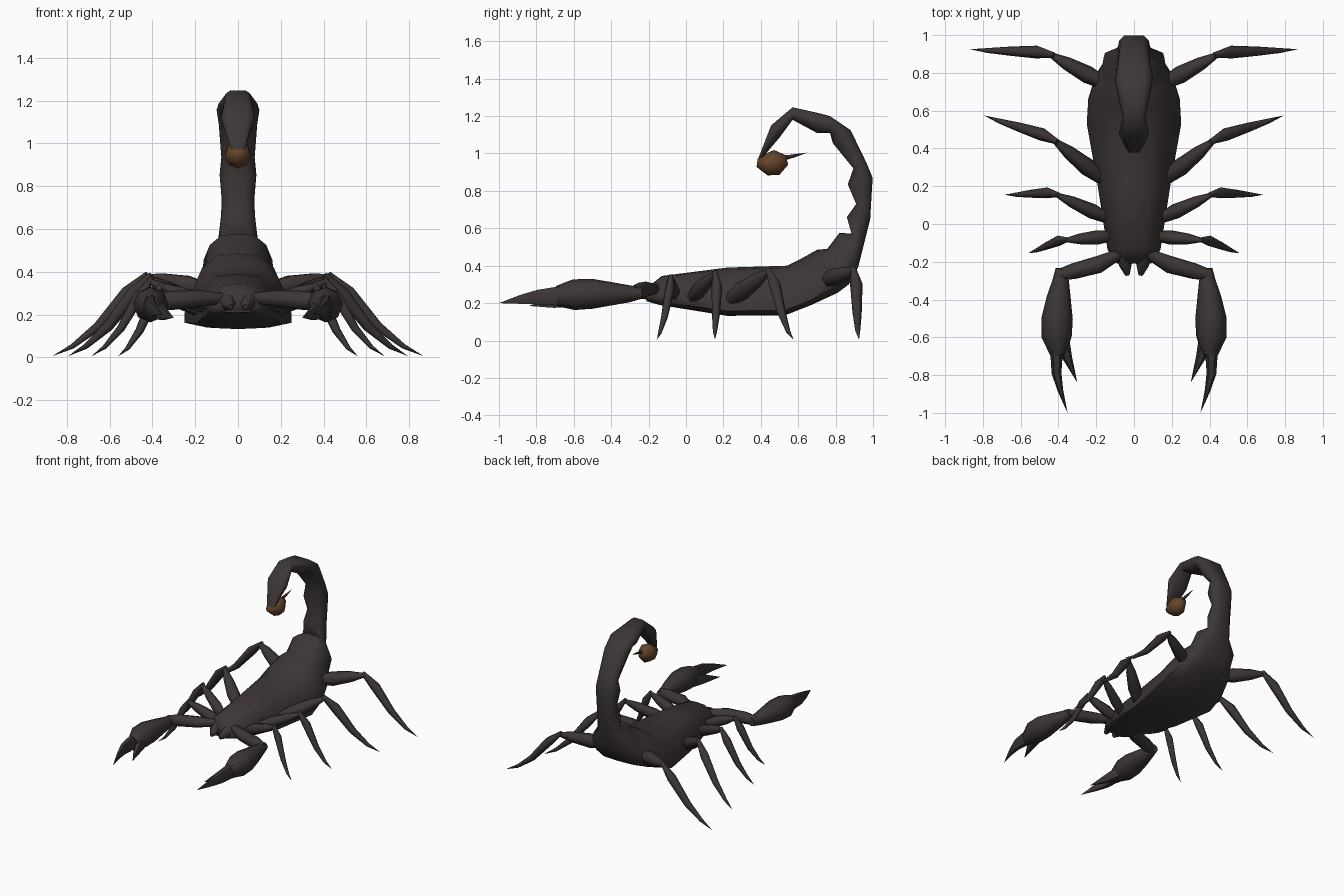
import bpy, bmesh, math
from mathutils import Vector


def material(name, rgb):
    m = bpy.data.materials.new(name)
    m.diffuse_color = (*rgb, 1)
    return m


DARK = material("dark_shell", (0.046, 0.036, 0.036))
BROWN = material("brown_venom_bulb", (0.125, 0.056, 0.022))


def loft(name, rings, mat, mirror=False, angle=62):
    """Skin a list of equal-length point rings and cap both ends."""
    bm = bmesh.new()
    loops = [[bm.verts.new(p) for p in ring] for ring in rings]
    n = len(loops[0])
    for a, b in zip(loops, loops[1:]):
        for i in range(n):
            j = (i + 1) % n
            bm.faces.new((a[i], a[j], b[j], b[i]))
    bm.faces.new(loops[0][::-1])
    bm.faces.new(loops[-1])
    bmesh.ops.remove_doubles(bm, verts=bm.verts, dist=0.0005)
    bmesh.ops.recalc_face_normals(bm, faces=bm.faces)
    me = bpy.data.meshes.new(name)
    bm.to_mesh(me)
    bm.free()
    me.materials.append(mat)
    ob = bpy.data.objects.new(name, me)
    bpy.context.collection.objects.link(ob)
    bpy.ops.object.select_all(action='DESELECT')
    ob.select_set(True)
    bpy.context.view_layer.objects.active = ob
    bpy.ops.object.shade_smooth_by_angle(angle=math.radians(angle))
    if mirror:
        ob.modifiers.new("mirror", 'MIRROR').use_mirror_merge = False
    return ob


def limb(name, path, mat=DARK, sides=6, mirror=True):
    """Tapered tube; path entries are (x, y, z, half_width, half_height)."""
    pts = [Vector(p[:3]) for p in path]
    rings = []
    for i, p in enumerate(path):
        d = (pts[min(i + 1, len(pts) - 1)] - pts[max(i - 1, 0)]).normalized()
        side = d.cross(Vector((0, 0, 1))).normalized()
        up = side.cross(d)
        ring = []
        for k in range(sides):
            a = 2 * math.pi * k / sides
            ring.append(pts[i] + side * math.cos(a) * p[3] + up * math.sin(a) * p[4])
        rings.append(ring)
    return loft(name, rings, mat, mirror)


# Body and tail: (upper/inner y, z), (lower/outer y, z), half width, roundness
SECTIONS = [
    ((-0.21, 0.28), (-0.21, 0.21), 0.09, 0.6),
    ((-0.13, 0.345), (-0.14, 0.19), 0.14, 0.3),
    ((0.22, 0.39), (0.22, 0.132), 0.195, 0),
    ((0.54, 0.40), (0.53, 0.135), 0.25, 0),
    ((0.62, 0.44), (0.67, 0.19), 0.242, 0),
    ((0.70, 0.485), (0.81, 0.255), 0.205, 0.3),
    ((0.755, 0.49), (0.87, 0.30), 0.17, 0.5),
    ((0.82, 0.575), (0.92, 0.39), 0.16, 0.45),
    ((0.885, 0.572), (0.945, 0.49), 0.095, 0.9),
    ((0.86, 0.66), (0.985, 0.65), 0.08, 1),
    ((0.91, 0.73), (0.99, 0.74), 0.076, 1),
    ((0.865, 0.835), (0.998, 0.87), 0.086, 1),
    ((0.895, 0.92), (0.965, 0.95), 0.078, 1),
    ((0.785, 1.055), (0.88, 1.125), 0.09, 1),
    ((0.77, 1.11), (0.77, 1.2), 0.1, 1),
    ((0.70, 1.11), (0.70, 1.218), 0.09, 1),
    ((0.57, 1.18), (0.57, 1.247), 0.06, 1),
    ((0.50, 1.085), (0.455, 1.15), 0.08, 1),
    ((0.415, 0.985), (0.385, 0.97), 0.034, 1),
]
DOME = [(0, 0), (0.6, 0.02), (1, 0.1), (1, 0.25), (0.8, 0.68), (0.45, 0.96), (0, 1)]
ROUND = [(0, 0), (0.6, 0.0), (0.92, 0.2), (1, 0.5), (0.85, 0.8), (0.5, 1.0), (0, 1)]
rings = []
for (ty, tz), (by, bz), w, r in SECTIONS:
    half = []
    for (u0, v0), (u1, v1) in zip(DOME, ROUND):
        u, v = u0 + (u1 - u0) * r, v0 + (v1 - v0) * r
        half.append((u * w, by + (ty - by) * v, bz + (tz - bz) * v))
    rings.append(half + [(-x, y, z) for x, y, z in half[-2:0:-1]])
loft("body_and_tail", rings, DARK)

# Venom bulb and sting
limb("venom_bulb", [(0, 0.38, 0.95, 0.03, 0.022), (0, 0.435, 0.943, 0.062, 0.06),
                    (0, 0.485, 0.952, 0.06, 0.068), (0, 0.54, 0.965, 0.025, 0.026)],
     BROWN, 8, False)
limb("sting", [(0, 0.52, 0.975, 0.014, 0.014), (0, 0.58, 0.988, 0.009, 0.009),
               (0, 0.65, 1.005, 0, 0)], DARK, 5, False)

# Mouth parts
limb("mouth_fang", [(0.05, -0.16, 0.26, 0.045, 0.045), (0.045, -0.22, 0.25, 0.033, 0.035),
                    (0.035, -0.27, 0.235, 0.012, 0.014)])

# Walking legs: hip, knee, foot tip, thickness
LEGS = {
    "front_leg": ((0.12, -0.065, 0.24), (0.36, -0.085, 0.335), (0.56, -0.155, 0.005), 0.038),
    "second_leg": ((0.14, 0.03, 0.23), (0.41, 0.155, 0.355), (0.685, 0.155, 0.005), 0.04),
    "third_leg": ((0.17, 0.24, 0.22), (0.42, 0.44, 0.37), (0.795, 0.575, 0.005), 0.047),
    "back_leg": ((0.16, 0.745, 0.32), (0.44, 0.895, 0.375), (0.868, 0.925, 0.005), 0.047),
}
for name, (hip, knee, tip, t) in LEGS.items():
    hip, knee, tip = map(Vector, (hip, knee, tip))
    thigh = [(*hip.lerp(knee, f), t * s, t * s * 1.1)
             for f, s in ((0, 0.7), (0.3, 1), (0.7, 0.75), (1, 0.3))]
    limb(name + "_thigh", thigh)
    # the shin drops steeply, then flattens out towards the tip
    shin = []
    for f, s, dz, dy in ((-0.04, 0.3, 0, 0), (0.18, 0.72, -0.005, 0.01),
                         (0.5, 0.52, -0.045, 0.005), (0.78, 0.28, -0.035, 0), (1, 0, 0, 0)):
        shin.append((*(knee.lerp(tip, f) + Vector((0, dy, dz))), t * s, t * s))
    limb(name + "_shin", shin)

# Pincer arms
limb("pincer_arm", [(0.06, -0.15, 0.275, 0.025, 0.025), (0.19, -0.215, 0.275, 0.046, 0.04),
                    (0.32, -0.25, 0.265, 0.042, 0.045), (0.40, -0.27, 0.255, 0.03, 0.035)], sides=8)
limb("pincer_palm", [(0.385, -0.235, 0.255, 0.03, 0.03), (0.388, -0.3, 0.25, 0.044, 0.045),
                     (0.398, -0.385, 0.25, 0.063, 0.06), (0.407, -0.5, 0.25, 0.083, 0.08),
                     (0.41, -0.6, 0.245, 0.08, 0.082), (0.405, -0.69, 0.237, 0.04, 0.055)], sides=8)
limb("pincer_outer_finger", [(0.415, -0.6, 0.24, 0.055, 0.065), (0.41, -0.7, 0.238, 0.032, 0.055),
                             (0.41, -0.79, 0.232, 0.026, 0.045),
                             (0.39, -0.88, 0.22, 0.015, 0.028), (0.352, -1.0, 0.2, 0, 0)])
limb("pincer_inner_finger", [(0.385, -0.59, 0.225, 0.04, 0.05), (0.352, -0.71, 0.205, 0.025, 0.035),
                             (0.30, -0.84, 0.185, 0, 0)])
